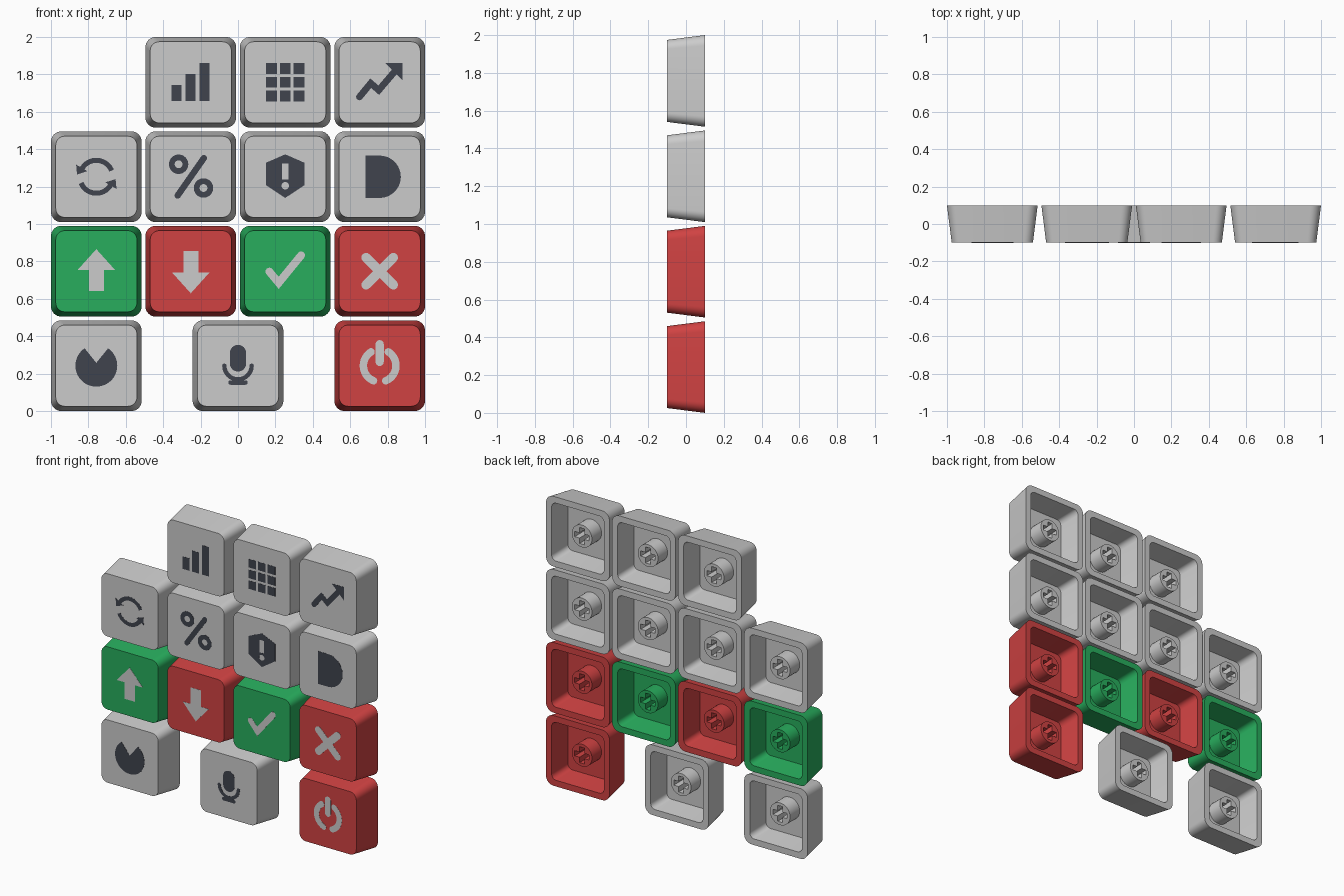
import bpy, bmesh
from math import pi, sin, cos, radians
from mathutils import Vector, Matrix

if "Cube" in bpy.data.objects:
    bpy.data.objects.remove(bpy.data.objects["Cube"])

PITCH, HALF = 0.505, 0.2425


def material(name, rgb):
    m = bpy.data.materials.new(name)
    m.diffuse_color = (*rgb, 1)
    m.use_nodes = True
    m.node_tree.nodes["Principled BSDF"].inputs["Base Color"].default_value = m.diffuse_color
    return m


RED = material("red", (0.63, 0.055, 0.055))
GREEN = material("green", (0.021, 0.42, 0.11))
DARK = material("dark", (0.05, 0.056, 0.075))
GREY = None


# ---- 2D outline helpers (x right, z up, relative to the key centre) ----
def arc(cx, cz, r, a0, a1, n=24):
    return [(cx + r * cos(radians(a0 + (a1 - a0) * i / n)),
             cz + r * sin(radians(a0 + (a1 - a0) * i / n))) for i in range(n + 1)]


def circle(cx, cz, r, n=32):
    return arc(cx, cz, r, 0, 360, n)[:-1]


def rect(x0, z0, x1, z1):
    return [(x0, z0), (x1, z0), (x1, z1), (x0, z1)]


def rounded_square(h, r, n=8):
    c = h - r
    return [p for sx, sz, a in ((1, 1, 0), (-1, 1, 90), (-1, -1, 180), (1, -1, 270))
            for p in arc(sx * c, sz * c, r, a, a + 90, n)]


def stroke(pts, w, round_ends=True):
    """Outline of a thick path with mitred bends and round ends."""
    p = [Vector(q) for q in pts]
    d = [(b - a).normalized() for a, b in zip(p, p[1:])]
    left, right = [], []
    for i, q in enumerate(p):
        d0, d1 = d[max(i - 1, 0)], d[min(i, len(d) - 1)]
        n0, n1 = Vector((-d0.y, d0.x)), Vector((-d1.y, d1.x))
        m = (n0 + n1).normalized()
        off = m * (w / 2 / m.dot(n1))
        left.append(q + off)
        right.append(q - off)

    def cap(c, start):
        v = start - c
        return [c + Matrix.Rotation(-pi * i / 8, 2) @ v for i in range(1, 8)]
    end = cap(p[-1], left[-1]) if round_ends else []
    begin = cap(p[0], right[0]) if round_ends else []
    return [tuple(v) for v in left + end + right[::-1] + begin]


def turned(loop):
    return [(-x, -z) for x, z in loop]


def mirrored(loop):
    return [(-x, z) for x, z in loop]


# ---- solid builders ----
def finish(name, bm, loc, mat, smooth=True):
    bmesh.ops.remove_doubles(bm, verts=bm.verts, dist=1e-5)
    bmesh.ops.recalc_face_normals(bm, faces=bm.faces)
    me = bpy.data.meshes.new(name)
    bm.to_mesh(me)
    bm.free()
    if mat:
        me.materials.append(mat)
    ob = bpy.data.objects.new(name, me)
    ob.location = loc
    bpy.context.collection.objects.link(ob)
    if smooth:
        bpy.ops.object.select_all(action='DESELECT')
        ob.select_set(True)
        bpy.context.view_layer.objects.active = ob
        bpy.ops.object.shade_smooth_by_angle(angle=radians(30))
    return ob


def plates(name, shapes, y0, y1, loc, mat):
    """Extrude shapes, each a list of loops (outline then holes), from y0 to y1."""
    bm = bmesh.new()
    for loops in shapes:
        cu = bpy.data.curves.new("outline", 'CURVE')
        cu.dimensions, cu.fill_mode, cu.extrude = '2D', 'BOTH', (y1 - y0) / 2
        for loop in loops:
            sp = cu.splines.new('POLY')
            sp.points.add(len(loop) - 1)
            for pt, (x, z) in zip(sp.points, loop):
                pt.co = (x, z, 0, 1)
            sp.use_cyclic_u = True
        tmp = bpy.data.objects.new("outline", cu)
        bpy.context.collection.objects.link(tmp)
        me = bpy.data.meshes.new_from_object(
            tmp.evaluated_get(bpy.context.evaluated_depsgraph_get()))
        bm.from_mesh(me)
        bpy.data.objects.remove(tmp)
        bpy.data.curves.remove(cu)
        bpy.data.meshes.remove(me)
    bm.transform(Matrix.Translation((0, (y0 + y1) / 2, 0)) @ Matrix.Rotation(pi / 2, 4, 'X'))
    return finish(name, bm, loc, mat)


def key_shell(name, loc, mat):
    """Tapered hollow cap, open at the back."""
    bm = bmesh.new()
    rings = [[bm.verts.new((x, y, z)) for x, z in rounded_square(h, r)]
             for h, r, y in ((0.217, 0.048, -0.1), (HALF, 0.055, 0.1),
                             (0.2, 0.035, 0.1), (0.18, 0.035, -0.05))]
    for a, b in zip(rings, rings[1:]):
        for i in range(len(a)):
            j = (i + 1) % len(a)
            bm.faces.new((a[i], a[j], b[j], b[i]))
    bm.faces.new(rings[0])
    bm.faces.new(rings[-1])
    return finish(name, bm, loc, mat)


# ---- icons ----
up = [(0, .118), (-.1, .007), (-.04, .007), (-.04, -.107),
      (.04, -.107), (.04, .007), (.1, .007)]
sweep = stroke(arc(0, 0, .088, 22, 162), .027, False)
sweep_head = [(-.108, .065), (-.103, .012), (-.048, .03)]
power_arc = stroke(arc(0, 0, .087, 122, 248), .04)

ICONS = {
    "bars": [[rect(x, -.1, x + .054, top)]
             for x, top in ((-.103, -.014), (-.028, .045), (.047, .103))],
    "grid": [[rect(x - .029, z - .029, x + .029, z + .029)]
             for x in (-.074, 0, .074) for z in (-.074, 0, .074)],
    "trend": [[stroke([(-.108, -.078), (-.048, -.005), (-.005, -.042), (.082, .06)], .036)],
              [[(.03, .103), (.122, .103), (.122, .012)]]],
    "refresh": [[s] for s in (sweep, sweep_head, turned(sweep), turned(sweep_head))],
    "percent": [[circle(-.065, .067, .052), circle(-.065, .067, .021)],
                [circle(.068, -.06, .052), circle(.068, -.06, .021)],
                [stroke([(-.07, -.1), (.07, .1)], .034)]],
    "alert": [[[(0, .12), (.103, .075), (.103, -.045), (0, -.113), (-.103, -.045), (-.103, .075)],
               rect(-.017, -.015, .017, .072), circle(0, -.048, .02)]],
    "half_round": [[[(-.075, .113), (-.075, -.113)] + arc(0, 0, .113, -90, 90)]],
    "up_arrow": [[up]],
    "down_arrow": [[turned(up)]],
    "tick": [[stroke([(-.085, -.002), (-.035, -.062), (.085, .085)], .042)]],
    "cross": [[stroke([(-.073, -.073), (.073, .073)], .05)],
              [stroke([(-.073, .073), (.073, -.073)], .05)]],
    "pie": [[[(0, .015)] + arc(0, 0, .112, 124, 416, 48)]],
    "microphone": [[stroke([(0, .012), (0, .068)], .088)],
                   [stroke(arc(0, 0, .073, 180, 360), .023)],
                   [rect(-.012, -.09, .012, -.07)],
                   [stroke([(-.04, -.09), (.04, -.09)], .024)]],
    "power": [[power_arc], [mirrored(power_arc)], [stroke([(0, .02), (0, .115)], .044)]],
}

# ---- layout: icon, column, row, key colour, icon colour ----
KEYS = [
    ("bars", 1, 3, GREY, DARK), ("grid", 2, 3, GREY, DARK), ("trend", 3, 3, GREY, DARK),
    ("refresh", 0, 2, GREY, DARK), ("percent", 1, 2, GREY, DARK),
    ("alert", 2, 2, GREY, DARK), ("half_round", 3, 2, GREY, DARK),
    ("up_arrow", 0, 1, GREEN, GREY), ("down_arrow", 1, 1, RED, GREY),
    ("tick", 2, 1, GREEN, GREY), ("cross", 3, 1, RED, GREY),
    ("pie", 0, 0, GREY, DARK), ("microphone", 1.5, 0, GREY, DARK), ("power", 3, 0, RED, GREY),
]

# Plus-shaped socket in the round stem
a, b = 0.055, 0.018
socket = [(a, -b), (a, b), (b, b), (b, a), (-b, a), (-b, b),
          (-a, b), (-a, -b), (-b, -b), (-b, -a), (b, -a), (b, -b)]

for icon, col, row, key_mat, icon_mat in KEYS:
    loc = ((col - 1.5) * PITCH, 0, HALF + row * PITCH)
    key_shell(icon + "_key", loc, key_mat)
    plates(icon + "_stem", [[circle(0, 0, .077), socket]], -.055, .055, loc, key_mat)
    plates(icon + "_icon", ICONS[icon], -.101, -.09, loc, icon_mat)
